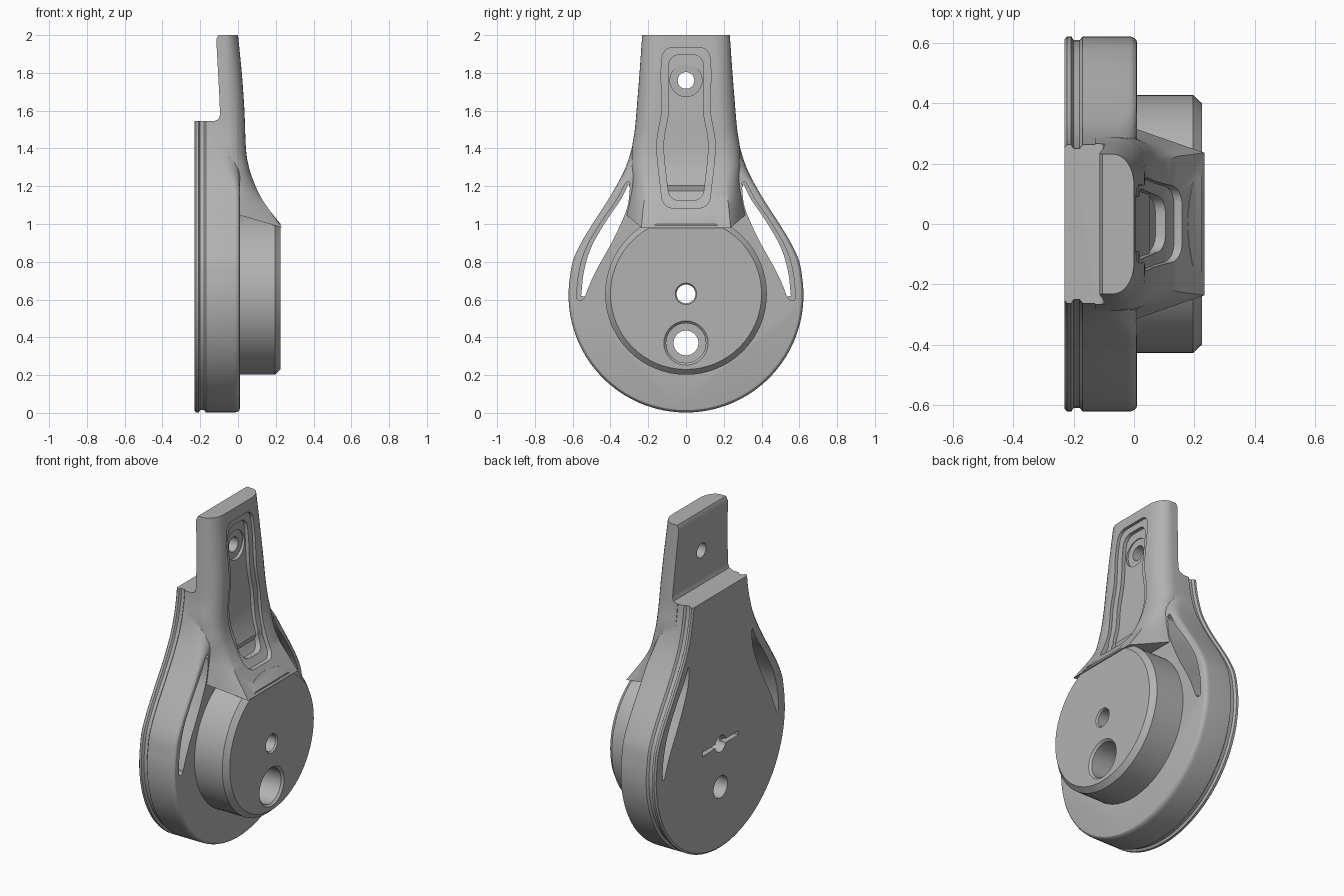
import bpy, bmesh, math
from mathutils import Vector

cube = bpy.data.objects.get("Cube")
if cube:
    bpy.data.objects.remove(cube, do_unlink=True)

grey = bpy.data.materials.new("cast_grey")
grey.use_nodes = True
grey.diffuse_color = (0.45, 0.45, 0.45, 1)
grey.node_tree.nodes["Principled BSDF"].inputs["Base Color"].default_value = (0.45, 0.45, 0.45, 1)


def spline(pts, steps=5):
    """Smooth curve through 2D points."""
    p = [Vector(q) for q in pts]
    p = [2 * p[0] - p[1]] + p + [2 * p[-1] - p[-2]]
    out = []
    for a, b, c, d in zip(p, p[1:], p[2:], p[3:]):
        for i in range(steps):
            t = i / steps
            out.append(0.5 * (2 * b + (c - a) * t + (2 * a - 5 * b + 4 * c - d) * t * t
                              + (3 * b - a - 3 * c + d) * t ** 3))
    return out + [p[-2]]


def lookup(pts):
    """Function of height from (height, value) points."""
    curve = spline(pts)

    def value(z):
        if z <= curve[0][0]:
            return curve[0][1]
        for a, b in zip(curve, curve[1:]):
            if z <= b[0]:
                return a[1] + (b[1] - a[1]) * (z - a[0]) / (b[0] - a[0])
        return curve[-1][1]
    return value


def loft(name, rings):
    bm = bmesh.new()
    loops = [[bm.verts.new(p) for p in ring] for ring in rings]
    n = len(loops[0])
    for a, b in zip(loops, loops[1:]):
        for i in range(n):
            j = (i + 1) % n
            bm.faces.new((a[i], a[j], b[j], b[i]))
    bm.faces.new(loops[0])
    bm.faces.new(loops[-1])
    bmesh.ops.recalc_face_normals(bm, faces=bm.faces)
    me = bpy.data.meshes.new(name)
    bm.to_mesh(me)
    bm.free()
    me.materials.append(grey)
    ob = bpy.data.objects.new(name, me)
    bpy.context.collection.objects.link(ob)
    return ob


def prism(name, outline, x0, x1):
    return loft(name, [[(x, y, z) for y, z in outline] for x in (x0, x1)])


def turned(name, z, profile, n=64):
    """Round part along x from (x, radius) pairs."""
    turn = [2 * math.pi * i / n for i in range(n)]
    return loft(name, [[(x, r * math.cos(a), z + r * math.sin(a)) for a in turn]
                       for x, r in profile])


def combine(target, tool, operation):
    bpy.context.view_layer.objects.active = target
    mod = target.modifiers.new("combine", 'BOOLEAN')
    mod.operation, mod.object, mod.solver = operation, tool, 'EXACT'
    bpy.ops.object.modifier_apply(modifier=mod.name)
    bpy.data.objects.remove(tool, do_unlink=True)


# Front surface of neck and ramp
front = lookup([(0.96, 0.26), (1.0, 0.225), (1.07, 0.17), (1.14, 0.122), (1.22, 0.085), (1.3, 0.058),
                (1.4, 0.042), (1.6, 0.034), (1.8, 0.02), (2.0, 0.0)])

# Teardrop back plate with rim groove and softened front edge
arc = [(0.622 * math.sin(a), 0.624 - 0.622 * math.cos(a))
       for a in (math.pi * i / 64 for i in range(33))]
side = spline([(0.62, 0.68), (0.6, 0.8), (0.555, 0.9), (0.495, 1.0), (0.43, 1.1), (0.37, 1.2),
               (0.32, 1.3), (0.288, 1.4), (0.268, 1.5), (0.258, 1.6)])
half = [Vector(p) for p in arc] + side
normals = []
for i in range(len(half)):
    t = half[min(i + 1, len(half) - 1)] - half[max(i - 1, 0)]
    normals.append(Vector((t.y, -t.x)).normalized())
normals[0] = Vector((0, -1))


def plate_ring(x, inset, rounding=None):
    right = []
    for p, n in zip(half, normals):
        px, d = x, inset
        if rounding is not None:
            s = min(max((p.y - 1.15) / 0.3, 0), 1)
            s = s * s * (3 - 2 * s)
            a = rounding * math.pi / 2
            px = 0.01 - (0.03 + 0.1 * s) * (1 - math.sin(a))
            d = (0.02 + 0.09 * s) * (1 - math.cos(a))
        q = p - n * d
        right.append((px, q.x, q.y))
    return right + [(x_, -y, z) for x_, y, z in reversed(right[1:])]


rim = [(-0.23, 0.01), (-0.222, 0), (-0.208, 0), (-0.2, 0.013), (-0.18, 0.013), (-0.17, 0)]
body = loft("bracket_body", [plate_ring(x, d) for x, d in rim]
            + [plate_ring(0, 0, k / 4) for k in range(5)])

# Round boss, trimmed by the ramp
boss = turned("boss", 0.63, [(-0.05, 0.428), (0.195, 0.428), (0.225, 0.4)])
ramp_z = [0.96 + 0.02 * i for i in range(12)]
trim = [[(x, y, z) for x, z in [(front(z), z) for z in ramp_z] + [(0.5, 1.18), (0.5, 0.96)]]
        for y in (-0.6, 0.6)]
combine(boss, loft("ramp_trim", trim), 'DIFFERENCE')
combine(body, boss, 'UNION')

# Neck with rounded front corners, widening into the ramp
base_w = lookup([(0.97, 0.32), (1.1, 0.305), (1.2, 0.287), (1.3, 0.287), (1.4, 0.286), (1.5, 0.271),
                 (1.6, 0.262), (1.8, 0.246), (2.0, 0.232)])
face_w = lookup([(0.97, 0.238), (1.1, 0.225), (1.25, 0.2), (1.45, 0.18), (2.0, 0.13)])
base_x = lookup([(0.97, 0.0), (1.25, -0.01), (1.45, -0.06), (2.0, -0.07)])


def neck_ring(z, sloped=False):
    w, f, fw, bx = base_w(z), front(z), face_w(z), base_x(z)
    power = min(max((z - 1.0) / 0.3, 0), 1)
    pts = [(-0.13, w)]
    for k in range(9):
        t = k / 8
        a = t * math.pi / 2
        sx = t + (math.sin(a) - t) * power
        sy = 1 - t + (math.cos(a) - 1 + t) * power
        pts.append((bx + (f - bx) * sx, fw + (w - fw) * sy))
    pts += [(x, -y) for x, y in reversed(pts)]
    return [(x, y, 1.05 - 0.3 * x if sloped else z) for x, y in pts]


heights = [1.1 + 0.025 * i for i in range(37)]
neck = loft("neck", [neck_ring(0.99, True)] + [neck_ring(z) for z in heights])
combine(body, neck, 'UNION')

# Step behind the neck
step = [(-0.5, 1.545), (-0.125, 1.545), (-0.103, 1.555), (-0.095, 1.58), (-0.1, 1.7),
        (-0.115, 1.975), (-0.1, 2.01), (-0.1, 2.1), (-0.5, 2.1)]
combine(body, loft("step_cutter", [[(x, y, z) for x, z in step] for y in (-0.7, 0.7)]), 'DIFFERENCE')

# Stepped pocket on the neck front
waist = lookup([(1.08, 0.12), (1.2, 0.135), (1.42, 0.155), (1.6, 0.128), (1.8, 0.132), (1.94, 0.12)])


def pocket(lo, hi, shrink, depth):
    rings = []
    corner = 0.05
    zs = sorted([lo + corner * (1 - math.cos(i * math.pi / 12)) for i in range(7)]
                + [hi - corner * (1 - math.cos(i * math.pi / 12)) for i in range(7)]
                + [lo + corner + (hi - lo - 2 * corner) * i / 24 for i in range(1, 24)])
    for z in zs:
        e = max(0, corner - min(z - lo, hi - z))
        w = waist(z) - shrink - corner + math.sqrt(max(corner ** 2 - e ** 2, 0))
        x = front(z) - depth * (1.5 if z < 1.2 else 1)
        rings.append([(x, -w, z), (0.5, -w, z), (0.5, w, z), (x, w, z)])
    return loft("pocket_cutter", rings)


combine(body, pocket(1.085, 1.935, 0, 0.018), 'DIFFERENCE')
combine(body, pocket(1.125, 1.895, 0.038, 0.04), 'DIFFERENCE')

# Crescent openings with a shallow lip, mirrored
outer = spline([(0.305, 1.21), (0.345, 1.13), (0.42, 1.02), (0.5, 0.88), (0.54, 0.75), (0.555, 0.62)])
inner = spline([(0.535, 0.615), (0.51, 0.68), (0.47, 0.765), (0.405, 0.88), (0.355, 0.98),
                (0.31, 1.09), (0.297, 1.19)])
lip = spline([(0.296, 1.215), (0.318, 1.218), (0.365, 1.13), (0.442, 1.02), (0.525, 0.88),
              (0.565, 0.75), (0.578, 0.62), (0.565, 0.594), (0.54, 0.605)])
middle = spline([(0.53, 0.68), (0.475, 0.86), (0.4, 1.0), (0.325, 1.12)])
for s in (1, -1):
    combine(body, prism("opening", [(s * y, z) for y, z in outer + inner], -0.5, 0.5), 'DIFFERENCE')
    combine(body, prism("lip", [(s * y, z) for y, z in lip + middle], -0.03, 0.1), 'DIFFERENCE')

# Bolt holes, counterbores and rear key slot
holes = [(1.76, [(-0.5, 0.044), (-0.03, 0.044), (-0.0299, 0.085), (0.5, 0.085)]),
         (0.63, [(-0.5, 0.05), (0.215, 0.05), (0.225, 0.057), (0.5, 0.057)]),
         (0.37, [(-0.5, 0.066), (0.0, 0.066), (0.001, 0.105), (0.213, 0.105), (0.226, 0.118), (0.5, 0.118)])]
for z, profile in holes:
    combine(body, turned("hole", z, profile, 40), 'DIFFERENCE')
key = [(-0.17, 0.618), (0.17, 0.618), (0.17, 0.642), (-0.17, 0.642)]
combine(body, prism("key_slot", key, -0.5, -0.19), 'DIFFERENCE')

bpy.ops.object.select_all(action='DESELECT')
body.select_set(True)
bpy.context.view_layer.objects.active = body
bpy.ops.object.shade_smooth_by_angle(angle=math.radians(28))
